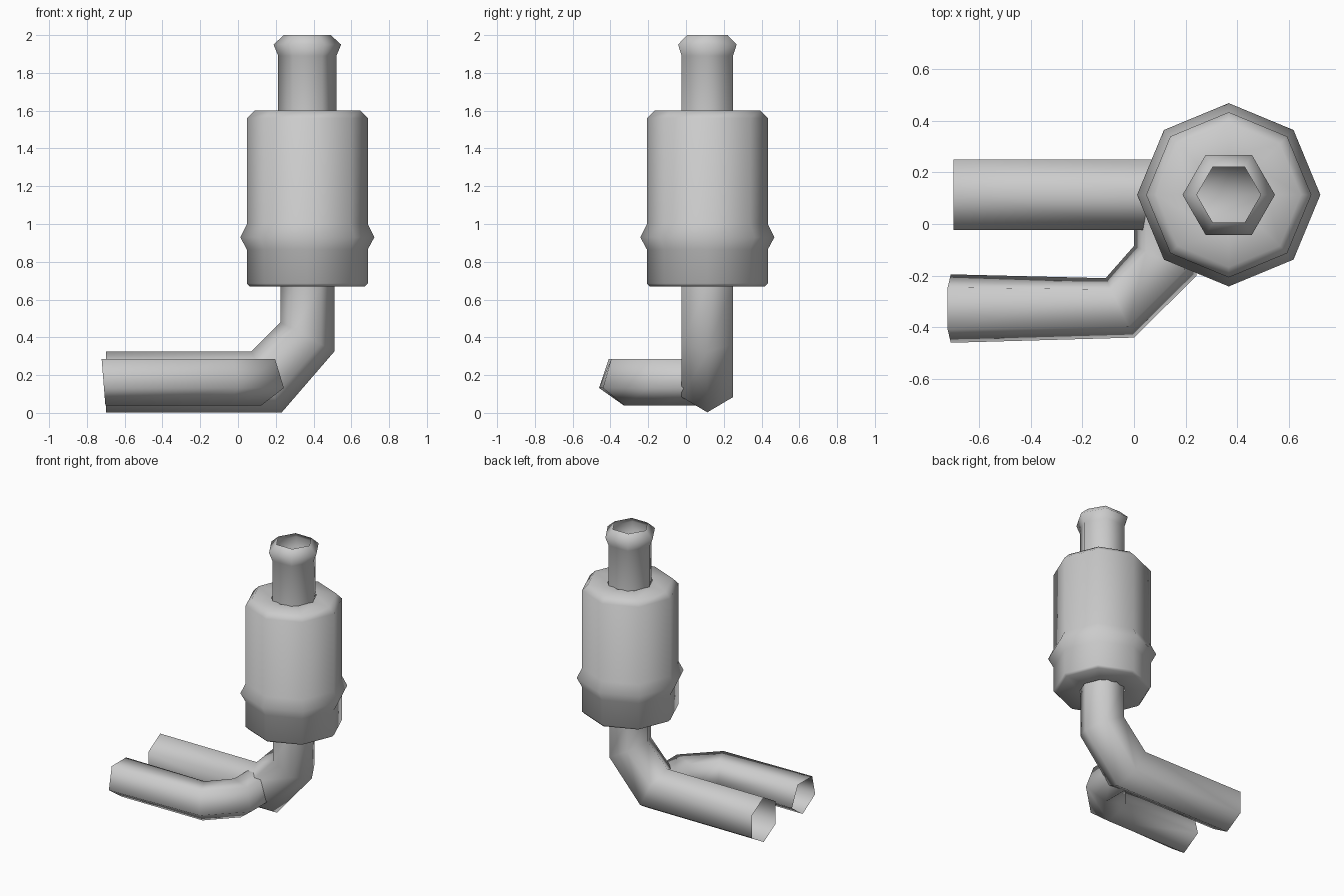
import bpy, bmesh
from math import sin, cos, pi, radians
from mathutils import Vector

if "Cube" in bpy.data.objects:
    bpy.data.objects.remove(bpy.data.objects["Cube"])

CX, CY = 0.367, 0.113  # vertical axis of the canister


def skin(name, rings):
    """Join equal-sized rings of points into an open smooth tube."""
    bm = bmesh.new()
    loops = [[bm.verts.new(p) for p in ring] for ring in rings]
    for a, b in zip(loops, loops[1:]):
        n = len(a)
        for i in range(n):
            j = (i + 1) % n
            bm.faces.new((a[i], a[j], b[j], b[i]))
    bmesh.ops.recalc_face_normals(bm, faces=bm.faces)
    mesh = bpy.data.meshes.new(name)
    bm.to_mesh(mesh)
    bm.free()
    obj = bpy.data.objects.new(name, mesh)
    bpy.context.collection.objects.link(obj)
    bpy.context.view_layer.objects.active = obj
    obj.select_set(True)
    bpy.ops.object.shade_smooth_by_angle(angle=radians(76))
    obj.select_set(False)
    return obj


def ring(p, q, half, n, up, phase):
    """Ring whose width spans p to q; 'up' is its second axis of size half."""
    p, q, up = Vector(p), Vector(q), Vector(up)
    c, u = (p + q) / 2, (q - p) / 2
    angles = [phase + 2 * pi * i / n for i in range(n)]
    return [c + u * cos(t) + up * half * sin(t) for t in angles]


# Canister: eight-sided turned body with a raised band
profile = [(0.15, 0.67), (0.305, 0.67), (0.32, 0.685), (0.32, 0.865),
           (0.355, 0.93), (0.32, 1.0), (0.32, 1.56), (0.28, 1.6), (0.15, 1.6)]
skin("canister", [ring((CX - r, CY, z), (CX + r, CY, z), r, 8, (0, 1, 0), 0)
                  for r, z in profile])

# Main pipe: hexagonal, from the open side end through the elbow to the flared top
spans = [((-0.70, 0.325), (-0.70, 0.003), 0.157),
         ((0.07, 0.325), (0.232, 0.003), 0.157),
         ((0.225, 0.48), (0.51, 0.325), 0.157),
         ((0.225, 0.67), (0.51, 0.67), 0.157),
         ((0.213, 1.6), (0.521, 1.6), 0.157),
         ((0.213, 1.89), (0.521, 1.89), 0.157),
         ((0.188, 1.95), (0.546, 1.95), 0.179),
         ((0.243, 2.0), (0.491, 2.0), 0.124)]
skin("main_pipe", [ring((a[0], CY, a[1]), (b[0], CY, b[1]), h, 6, (0, 1, 0), 0)
                   for a, b, h in spans])

# Branch pipe: five-sided with a flat top, bending into the main pipe
W = 1 / 0.951  # pentagon half width to radius


def branch_ring(inner, outer, lean=0):
    c = (Vector(inner) + Vector(outer)) / 2
    u = (Vector(outer) - Vector(inner)) * 0.5 * W
    p, q = c - u, c + u
    return ring((p.x, p.y, 0.174), (q.x, q.y, 0.174), 0.136, 5,
                (lean, 0, 1), pi * 1.5)


skin("branch_pipe", [branch_ring((-0.713, -0.195), (-0.713, -0.46), -0.08),
                     branch_ring((-0.11, -0.21), (0.0, -0.44)),
                     branch_ring((0.0, -0.085), (0.243, -0.2)),
                     branch_ring((0.0, 0.07), (0.243, 0.07))])
